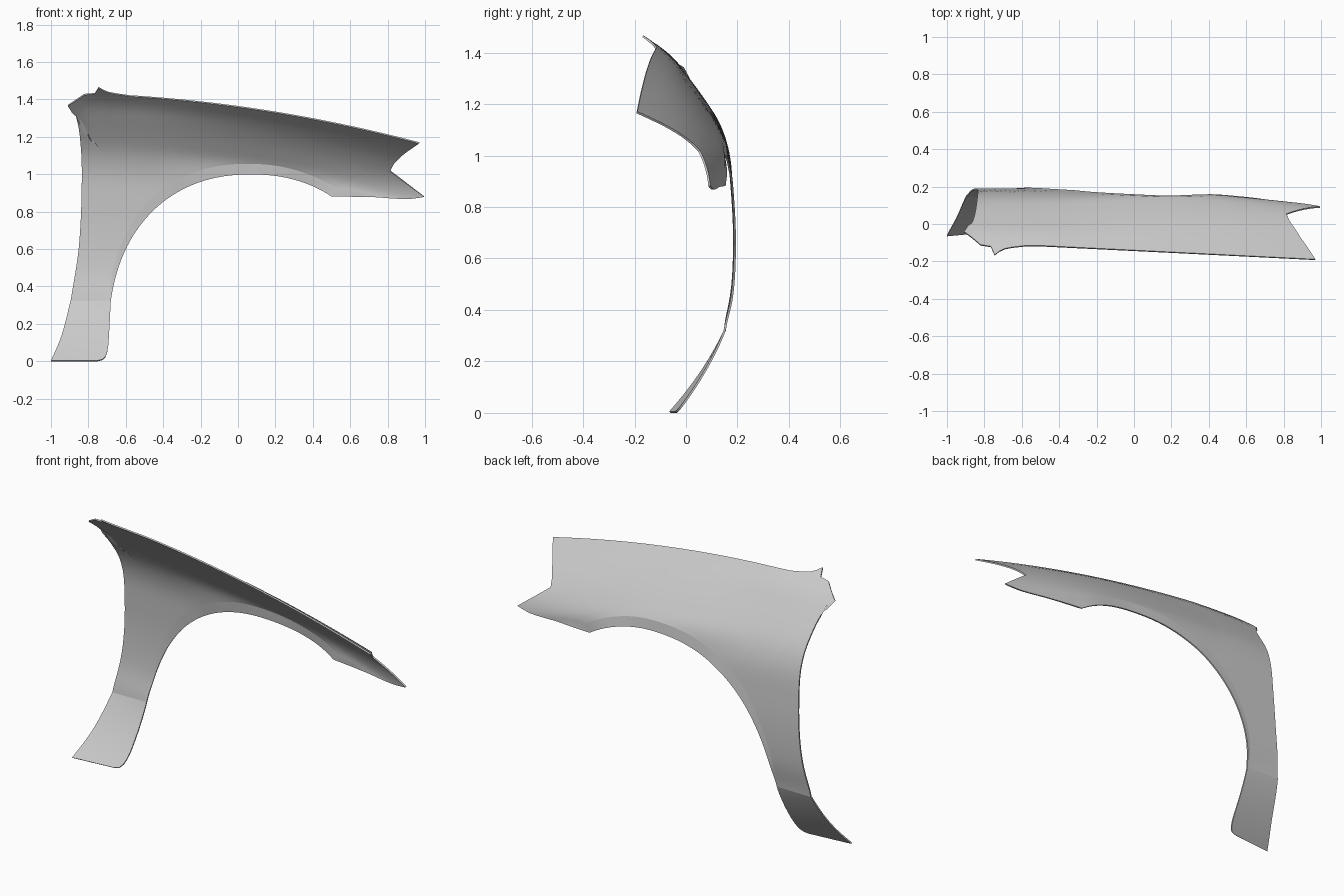
import bpy, bmesh, math
from mathutils import Vector

if "Cube" in bpy.data.objects:
    bpy.data.objects.remove(bpy.data.objects["Cube"])


def hermite(xs, ys, x):
    """Smooth interpolation of ys over xs (clamped at both ends)."""
    x = min(max(x, xs[0]), xs[-1])
    k = 0
    while k < len(xs) - 2 and x > xs[k + 1]:
        k += 1

    def slope(i):
        a, b = max(i - 1, 0), min(i + 1, len(xs) - 1)
        return (ys[b] - ys[a]) / (xs[b] - xs[a])
    h = xs[k + 1] - xs[k]
    s = (x - xs[k]) / h
    return ((2*s**3 - 3*s**2 + 1) * ys[k] + (s**3 - 2*s**2 + s) * h * slope(k)
            + (3*s**2 - 2*s**3) * ys[k + 1] + (s**3 - s**2) * h * slope(k + 1))


# Edge makers: each returns a function of s in 0..1 giving an (x, z) point
def curve(*pts):
    d = [0.0]
    for a, b in zip(pts, pts[1:]):
        d.append(d[-1] + math.dist(a, b))
    return lambda s: Vector([hermite(d, [p[k] for p in pts], s * d[-1]) for k in (0, 1)])


def arch(a0, a1):
    """Part of the wheel opening, a slightly squared ellipse."""
    def point(s):
        a = math.radians(a0 + (a1 - a0) * s)
        c = math.cos(a)
        return Vector((0.07 - math.copysign(0.76 * abs(c) ** 0.9, c),
                       0.15 + 0.85 * math.sin(a) ** 0.9))
    return point


def top_z(x):
    return 1.365 - 0.137 * x - 0.065 * x * x


def bonnet(x0, x1):
    def point(s):
        x = x0 + (x1 - x0) * s
        return Vector((x, top_z(x)))
    return point


# Cross sections: sideways offset by depth below the top edge
DEPTH = [-.05, 0, .06, .13, .22, .31, .42, .55, .75, .95, 1.1]
REAR = [-.185, -.115, -.045, .01, .076, .132, .168]
MIDDLE = [-.22, -.155, -.066, .016, .096, .155, .166]
FRONT = [-.27, -.19, -.1, -.01, .068, .1, .104]
LOW = [.182, .191, .183, .155]


def depth_y(x, z):
    if z < 0.32:                       # foot tucks inward under a crease
        s = 0.32 - z
        return 0.155 - 0.45 * s - 0.55 * s * s + 0.3 * s * (x + 0.85)
    t = top_z(x) - z
    ys = [hermite(DEPTH, row + LOW, t) for row in (REAR, MIDDLE, FRONT)]
    return hermite([-0.5, 0.3, 1.0], ys, x)


# Outline pieces: inner edge, outer edge, lip width at start and end, steps
FOOT_IN = arch(9.8, 10)(0)
LIP_END = arch(122, 123)(0)
CORNER = (-.91, 1.37)
PIECES = [
    # foot
    (curve((-.75, 0), (-.715, .012), (-.697, .06), (-.69, .14), FOOT_IN),
     curve((-1, 0), (-.945, .13), (-.895, .32)), .012, .012, 14),
    # rear edge along the door
    (arch(9.8, 46), curve((-.895, .32), (-.85, .62), (-.835, 1), (-.847, 1.22),
                          (-.873, 1.33), CORNER), .012, .055, 24),
    # rear top corner notch
    (arch(46, 50), curve(CORNER, (-.82, 1.43)), .055, .056, 3),
    (arch(50, 54), curve((-.82, 1.43), (-.765, 1.435)), .056, .057, 2),
    (arch(54, 56), curve((-.765, 1.435), (-.745, 1.467)), .057, .058, 2),
    (arch(56, 63), curve((-.745, 1.467), (-.7, 1.443), (-.58, top_z(-.58))), .058, .06, 6),
    # wheel arch and bonnet edge
    (arch(63, 119), bonnet(-.58, .97), .06, .06, 30),
    # headlamp cut-out
    (arch(119, 122), curve((.97, top_z(.97)), (.89, 1.115)), .06, .06, 4),
    (curve(LIP_END, (.72, .878)),
     curve((.89, 1.115), (.835, 1.06), (.815, 1.02)), .06, .012, 10),
    # front tip
    (curve((.72, .878), (.9, .868), (.985, .878)),
     curve((.815, 1.02), (.995, .882)), .012, .002, 10),
]
STEPS = 16

bm = bmesh.new()
rows, crease_row = [], 0
for n, (inner, outer, w0, w1, steps) in enumerate(PIECES):
    for i in range(0 if n == 0 else 1, steps + 1):
        s = i / steps
        a, b = inner(s), outer(s)
        w = w0 + (w1 - w0) * s
        c = a + (b - a) * min(w / max((b - a).length, 1e-6), 0.5)
        # The lip stands close to upright beside the leaning body
        flare = 0.008 * min(1, max(0, (w - .012) / .03))
        ya = depth_y(*a)
        if flare > 0:
            ya = min(depth_y(*c) + flare, ya + .003)
        row = [bm.verts.new((a.x, ya, a.y))]
        for j in range(STEPS + 1):
            p = c.lerp(b, j / STEPS)
            row.append(bm.verts.new((p.x, depth_y(*p), p.y)))
        rows.append(row)
    if n == 0:
        crease_row = len(rows) - 1

for r0, r1 in zip(rows, rows[1:]):
    for j in range(STEPS + 1):
        bm.faces.new((r0[j], r0[j + 1], r1[j + 1], r1[j]))

# Sharp creases: arch lip and top of the foot
for r0, r1 in list(zip(rows, rows[1:]))[crease_row:-10]:
    bm.edges.get((r0[1], r1[1])).smooth = False
for j in range(STEPS + 1):
    bm.edges.get((rows[crease_row][j], rows[crease_row][j + 1])).smooth = False
bmesh.ops.remove_doubles(bm, verts=bm.verts, dist=0.0005)

mesh = bpy.data.meshes.new("fender_panel")
bm.to_mesh(mesh)
bm.free()
panel = bpy.data.objects.new("fender_panel", mesh)
bpy.context.collection.objects.link(panel)
bpy.context.view_layer.objects.active = panel
panel.select_set(True)

# Sheet thickness, kept behind the outer skin
solid = panel.modifiers.new("thickness", 'SOLIDIFY')
solid.thickness = 0.008
solid.offset = -1
bpy.ops.object.modifier_apply(modifier=solid.name)
bpy.ops.object.shade_smooth_by_angle(angle=math.radians(35), keep_sharp_edges=True)
